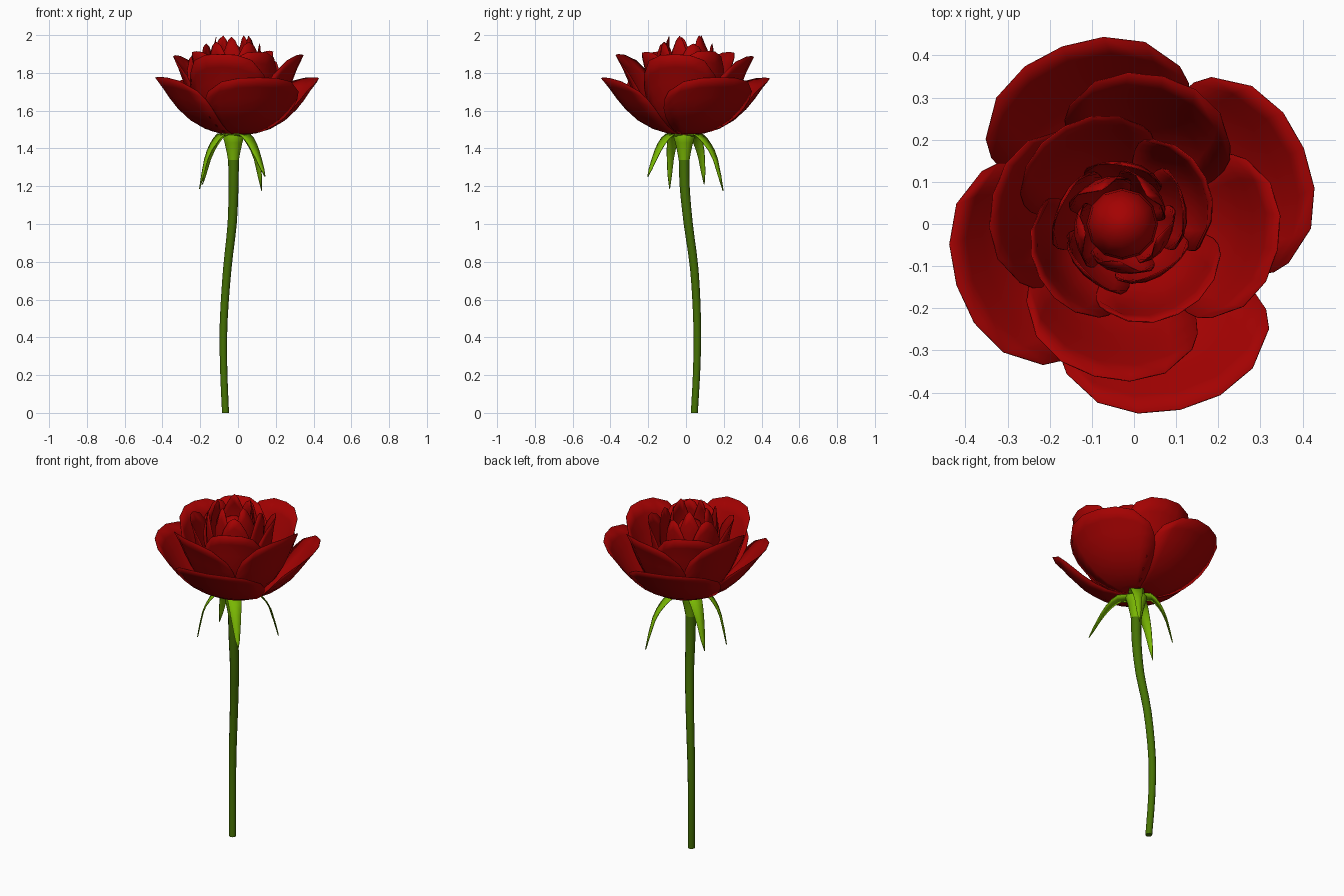
import bpy, math, random
from mathutils import Vector

if "Cube" in bpy.data.objects:
    bpy.data.objects.remove(bpy.data.objects["Cube"])

random.seed(4)


def material(name, rgb):
    m = bpy.data.materials.new(name)
    m.diffuse_color = (*rgb, 1)
    m.use_nodes = True
    m.node_tree.nodes["Principled BSDF"].inputs["Base Color"].default_value = m.diffuse_color
    return m


RED = material("petal red", (0.37, 0.0005, 0.0005))
STEM = material("stem green", (0.06, 0.165, 0.001))
LEAF = material("sepal green", (0.19, 0.47, 0.001))


def sample(points, t):
    """Smooth position along a list of points, t from 0 to 1."""
    n = len(points) - 1
    i = min(int(t * n), n - 1)
    f = t * n - i
    p = [Vector(points[max(0, min(n, i + k))]) for k in (-1, 0, 1, 2)]
    return 0.5 * (2 * p[1] + (p[2] - p[0]) * f
                  + (2 * p[0] - 5 * p[1] + 4 * p[2] - p[3]) * f ** 2
                  + (3 * p[1] - p[0] - 3 * p[2] + p[3]) * f ** 3)


def grid_object(name, rows, mat, thickness=0, loop=False):
    """Skin rows of points with quads; loop closes each row into a ring."""
    n = len(rows[0])
    verts = [tuple(p) for row in rows for p in row]
    faces = []
    for j in range(len(rows) - 1):
        for i in range(n if loop else n - 1):
            k = (i + 1) % n
            faces.append((j * n + i, j * n + k, (j + 1) * n + k, (j + 1) * n + i))
    if loop:
        faces.append(tuple(reversed(range(n))))
        faces.append(tuple(range((len(rows) - 1) * n, len(rows) * n)))
    me = bpy.data.meshes.new(name)
    me.from_pydata(verts, [], faces)
    me.materials.append(mat)
    ob = bpy.data.objects.new(name, me)
    bpy.context.collection.objects.link(ob)
    if thickness:
        s = ob.modifiers.new("thickness", "SOLIDIFY")
        s.thickness = thickness
        s.offset = 0
    bpy.ops.object.select_all(action="DESELECT")
    ob.select_set(True)
    bpy.context.view_layer.objects.active = ob
    bpy.ops.object.shade_smooth_by_angle(angle=math.radians(50))
    return ob


def petal(name, profile, angle, half, scale, center, drop, power, wave):
    """Cupped petal: a (radius, height) profile swept round the flower axis."""
    rows = []
    for j in range(8):
        row = []
        for i in range(7):
            u, v = i / 3 - 1, j / 7
            r, z = sample(profile, v * (1 - drop * abs(u) ** power))
            r *= 1 + (scale - 1) * v
            r += wave * v * u            # one edge tucks under its neighbour
            a = math.radians(angle + half * u * (1 - 0.22 * v ** 4))
            row.append((center[0] + r * math.cos(a), center[1] + r * math.sin(a), z))
        rows.append(row)
    grid_object(name, rows, RED, 0.003)


# Petal rings: profile, (angle, radius scale) list, half width, centre, edge drop and its power, tuck
RINGS = {
    "outer_petal": ([(0.03, 1.475), (0.13, 1.49), (0.24, 1.545), (0.33, 1.63),
                     (0.385, 1.71), (0.44, 1.785)],
                    [(24, 1.0), (112, 1.03), (199, 1.01), (284, 1.03)],
                    49, (0, 0), 0.2, 2.5, 0.008),
    "second_petal": ([(0.03, 1.485), (0.13, 1.51), (0.21, 1.58), (0.265, 1.69),
                      (0.305, 1.8), (0.35, 1.9)],
                     [(78, 1.02), (168, 0.96), (256, 1.06), (350, 1.0)],
                     51, (-0.005, 0), 0.22, 2.5, 0.01),
    "third_petal": ([(0.02, 1.49), (0.11, 1.53), (0.17, 1.61), (0.2, 1.72),
                     (0.215, 1.83), (0.235, 1.92)],
                    [(30, 0.93), (122, 1.16), (212, 1.02), (300, 1.05)],
                    54, (-0.02, 0), 0.22, 2.3, 0.012),
    "fourth_petal": ([(0.02, 1.5), (0.09, 1.55), (0.13, 1.65), (0.15, 1.77),
                      (0.152, 1.88), (0.145, 1.965)],
                     [(15, 1.0), (87, 0.95), (160, 1.05), (232, 1.0), (305, 0.98)],
                     46, (-0.025, 0), 0.34, 1.6, 0.014),
    "inner_petal": ([(0.02, 1.52), (0.07, 1.58), (0.105, 1.68), (0.115, 1.8),
                     (0.112, 1.91), (0.09, 2.0)],
                    [(50, 1.0), (122, 1.05), (194, 1.0), (266, 1.0), (338, 1.0)],
                    46, (-0.028, 0), 0.34, 1.5, 0.014),
}
for name, (profile, petals, half, center, drop, power, wave) in RINGS.items():
    for k, (angle, scale) in enumerate(petals):
        lift = random.uniform(-0.012, 0.0)
        prof = [(r, z + lift * i / 5) for i, (r, z) in enumerate(profile)]
        petal(f"{name}_{k + 1}", prof, angle, half, scale, center, drop, power, wave)


def ring(c, r, n):
    return [(c[0] + r * math.cos(2 * math.pi * i / n),
             c[1] + r * math.sin(2 * math.pi * i / n), c[2]) for i in range(n)]


# Closed bud in the middle
bud = [(0.03, 1.55), (0.07, 1.64), (0.085, 1.75), (0.08, 1.84), (0.055, 1.89), (0.015, 1.91)]
grid_object("bud", [ring((-0.028, 0, z), r, 12) for r, z in bud], RED, loop=True)

# Curved stem
stem = [(-0.066, 0.044, 0), (-0.076, 0.057, 0.24), (-0.076, 0.059, 0.48),
        (-0.057, 0.044, 0.76), (-0.031, 0.012, 1.0), (-0.024, -0.007, 1.2),
        (-0.024, -0.01, 1.36)]
grid_object("stem", [ring(sample(stem, j / 18), 0.0185 + 0.0105 * (j / 18) ** 1.5, 12)
                     for j in range(19)], STEM, loop=True)

# Flared calyx cup
cup = [(0.029, 1.34), (0.036, 1.38), (0.047, 1.43), (0.06, 1.475), (0.05, 1.49)]
grid_object("calyx", [ring((-0.024, -0.01, z), r, 12) for r, z in cup], LEAF, loop=True)

# Drooping sepals: (root angle, tip angle, reach, tip height)
for k, (root, end, reach, tip) in enumerate([(50, 54, 0.25, 1.175), (138, 147, 0.19, 1.21),
                                             (218, 203, 0.19, 1.185), (308, 311, 0.25, 1.25)]):
    path = [(0.035, 1.465), (0.03 + 0.28 * reach, 1.47), (0.03 + 0.52 * reach, 1.42),
            (0.02 + 0.76 * reach, 1.34), (reach + 0.005, tip)]
    rows = []
    for j in range(9):
        t = j / 8
        a = math.radians(root + (end - root) * t)
        out = Vector((math.cos(a), math.sin(a), 0))
        side = Vector((-out.y, out.x, 0))
        r, z = sample(path, t)
        w = 0.047 * (1 - t) ** 0.8 * (0.9 + 0.4 * t) + 0.001
        mid = Vector((-0.024, -0.01, z)) + out * r
        fold = (out * 0.15 + Vector((0, 0, -0.15))) * w
        rows.append([mid - side * w - fold, mid + fold * 0.5, mid + side * w - fold])
    grid_object(f"sepal_{k + 1}", rows, LEAF, 0.005)
